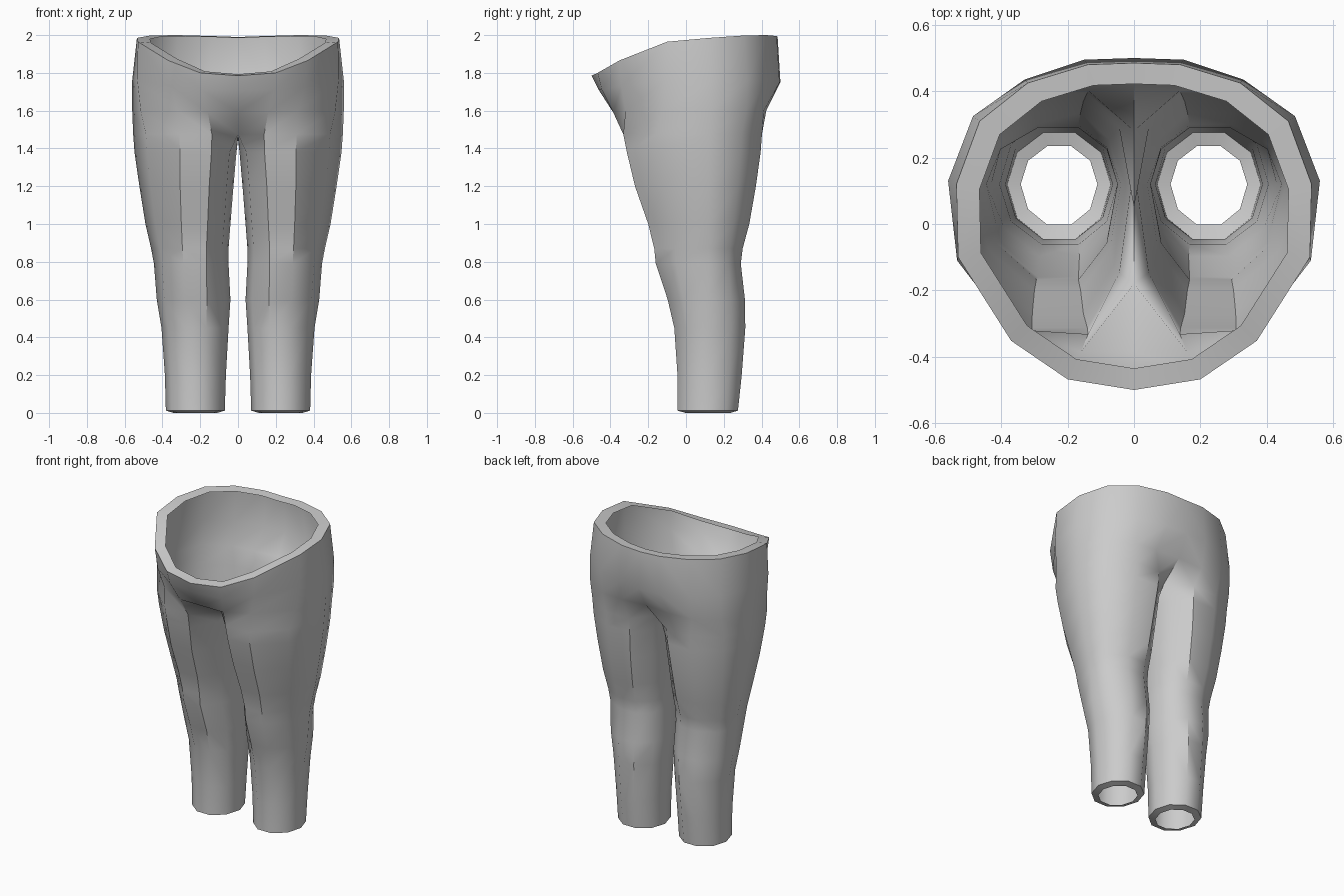
import bpy, bmesh, math

if "Cube" in bpy.data.objects:
    bpy.data.objects.remove(bpy.data.objects["Cube"])

SIDES = 10
AXIS_Y = 0.12          # side seam position
cloth = bpy.data.materials.new("grey_cloth")
cloth.diffuse_color = (0.6, 0.6, 0.6, 1)
cloth.use_nodes = True
cloth.node_tree.nodes["Principled BSDF"].inputs["Base Color"].default_value = cloth.diffuse_color

bm = bmesh.new()


def ring(points):
    return [bm.verts.new(p) for p in points]


def bridge(lower, upper, closed):
    """Quads between two rings that run counter-clockwise seen from above."""
    n = len(lower)
    for i in range(n if closed else n - 1):
        j = (i + 1) % n
        bm.faces.new((lower[i], lower[j], upper[j], upper[i]))


def leg_points(z, inner, outer, front, back, cx):
    """Ten-sided section fitted to its four extents, first point front inside."""
    pts = []
    for i in range(SIDES):
        a = math.radians(-108 + 36 * i)
        c, s = math.cos(a), math.sin(a) / math.sin(math.radians(72))
        x = cx + c * ((outer - cx) if c > 0 else (cx - inner))
        y = AXIS_Y + s * ((back - AXIS_Y) if s > 0 else (AXIS_Y - front))
        pts.append((x, y, z))
    return pts


# Leg sections: height, inner x, outer x, front y, back y, centre x
leg_rows = [
    (0.012, 0.070, 0.382, -0.045, 0.275, 0.225),
    (0.20, 0.064, 0.387, -0.045, 0.295, 0.225),
    (0.45, 0.050, 0.405, -0.062, 0.314, 0.220),
    (0.60, 0.040, 0.430, -0.097, 0.312, 0.220),
    (0.79, 0.050, 0.445, -0.160, 0.290, 0.220),
    (0.87, 0.050, 0.460, -0.168, 0.300, 0.220),
    (1.00, 0.040, 0.490, -0.200, 0.335, 0.215),
    (1.20, 0.024, 0.522, -0.270, 0.370, 0.210),
    (1.38, 0.008, 0.548, -0.313, 0.395, 0.200),
]
legs = [ring(leg_points(*row)) for row in leg_rows]

# Top of the leg, with three inside points meeting on the centre line
top = leg_points(1.475, 0.0, 0.555, -0.332, 0.402, 0.20)
top[7:] = [(0, 0.28, 1.49), (0, 0.05, 1.45), (0, -0.18, 1.475)]
legs.append(ring(top))
for low, high in zip(legs, legs[1:]):
    bridge(low, high, True)

# Folded cuff edge
cuff = ring([(0.225 + (v.co.x - 0.225) * 0.74, AXIS_Y + (v.co.y - AXIS_Y) * 0.74, 0)
             for v in legs[0]])
bridge(cuff, legs[0], True)

# Hips: half rings from front centre round to back centre
hip_start = [legs[-1][9]] + legs[-1][:8]
hips = [hip_start]
hips.append(ring([
    (0, -0.385, 1.59), (0.16, -0.385, 1.59), (0.32, -0.32, 1.60),
    (0.515, -0.12, 1.60), (0.56, 0.13, 1.60), (0.485, 0.32, 1.60),
    (0.33, 0.412, 1.60), (0.18, 0.425, 1.60), (0, 0.425, 1.61)]))
hips.append(ring([
    (0, -0.462, 1.71), (0.19, -0.445, 1.71), (0.355, -0.342, 1.73),
    (0.533, -0.11, 1.76), (0.56, 0.13, 1.76), (0.485, 0.325, 1.76),
    (0.33, 0.435, 1.76), (0.15, 0.495, 1.75), (0, 0.50, 1.75)]))
waist = [
    (0, -0.50, 1.785), (0.20, -0.468, 1.80), (0.37, -0.352, 1.866),
    (0.53, -0.10, 1.965), (0.535, 0.12, 1.985), (0.465, 0.31, 1.998),
    (0.32, 0.425, 2.0), (0.14, 0.48, 1.995), (0, 0.485, 1.99)]
hips.append(ring(waist))
# Folded waist edge
hips.append(ring([(x * 0.87, y * 0.87, z + (0.008 if y < -0.3 else -0.006))
                  for x, y, z in waist]))
for low, high in zip(hips, hips[1:]):
    bridge(low, high, False)

mesh = bpy.data.meshes.new("trousers")
bm.to_mesh(mesh)
bm.free()
mesh.materials.append(cloth)
trousers = bpy.data.objects.new("trousers", mesh)
bpy.context.collection.objects.link(trousers)

# Mirror to the other leg, then shade
bpy.context.view_layer.objects.active = trousers
trousers.select_set(True)
mirror = trousers.modifiers.new("mirror", 'MIRROR')
mirror.merge_threshold = 0.001
bpy.ops.object.modifier_apply(modifier="mirror")
bpy.ops.object.shade_smooth_by_angle(angle=math.radians(40))
